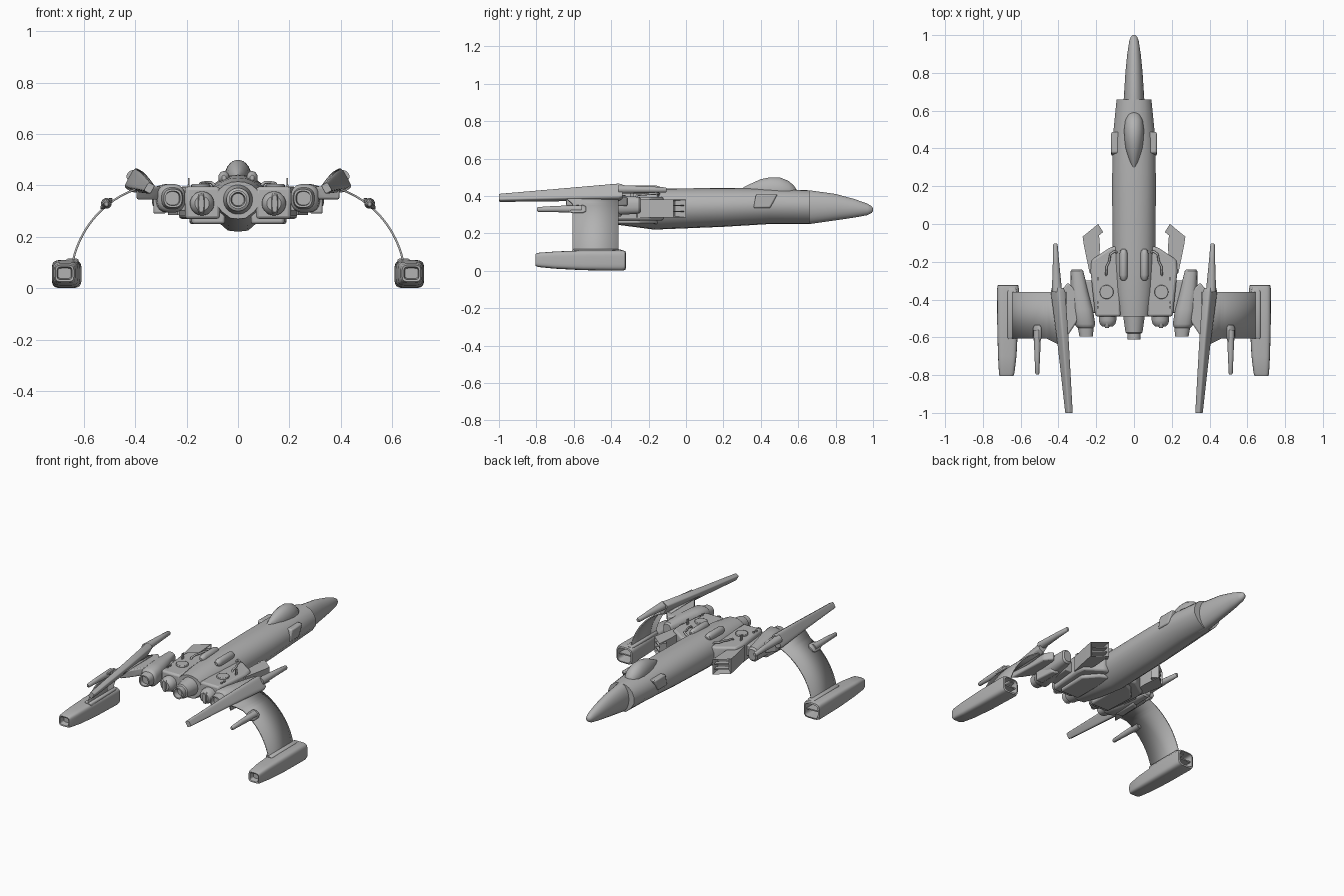
import bpy, bmesh, math
from mathutils import Vector

grey = bpy.data.materials.new("hull_grey")
grey.diffuse_color = (0.45, 0.45, 0.45, 1)


def finish(name, bm, mirror=False, bevel=0, angle=35):
    bmesh.ops.recalc_face_normals(bm, faces=bm.faces[:])
    me = bpy.data.meshes.new(name)
    bm.to_mesh(me)
    bm.free()
    me.materials.append(grey)
    me.shade_smooth()
    me.set_sharp_from_angle(angle=math.radians(angle))
    ob = bpy.data.objects.new(name, me)
    bpy.context.collection.objects.link(ob)
    if bevel:
        b = ob.modifiers.new("bevel", 'BEVEL')
        b.width, b.segments = bevel, 2
    if mirror:
        ob.modifiers.new("mirror", 'MIRROR').use_mirror_merge = False
    return ob


def skin(bm, rings):
    """Bridge point rings and cap both ends."""
    vs = [[bm.verts.new(p) for p in r] for r in rings]
    for a, b in zip(vs, vs[1:]):
        for i in range(len(a)):
            j = (i + 1) % len(a)
            bm.faces.new((a[i], a[j], b[j], b[i]))
    bm.faces.new(vs[0])
    bm.faces.new(vs[-1])


def loft(name, secs, p=2, n=24, rot=0, mirror=True, angle=35):
    """Superellipse sections (y, cx, cz, rx, rz) joined along y."""
    c, s = math.cos(math.radians(rot)), math.sin(math.radians(rot))
    rings = []
    for y, cx, cz, rx, rz in secs:
        ring = []
        for i in range(n):
            t = 2 * math.pi * (i + 0.5) / n
            u = math.copysign(abs(math.cos(t)) ** (2 / p), math.cos(t)) * rx
            v = math.copysign(abs(math.sin(t)) ** (2 / p), math.sin(t)) * rz
            ring.append((cx + u * c - v * s, y, cz + u * s + v * c))
        rings.append(ring)
    bm = bmesh.new()
    skin(bm, rings)
    return finish(name, bm, mirror, angle=angle)


def prism(name, pts, z0, z1, bevel=0.006, mirror=True):
    bm = bmesh.new()
    skin(bm, [[(x, y, z) for x, y in pts] for z in (z0, z1)])
    return finish(name, bm, mirror, bevel)


# Fuselage: rounded top, keeled underside
half = [(0.35, 0.02), (0.75, .2), (1, .4), (1, .62), (.85, .8), (.6, .92), (.3, .985)]
prof = [(0, 0)] + half + [(0, 1)] + [(-x, z) for x, z in reversed(half)]
bm = bmesh.new()
skin(bm, [[(x * w, y, b + z * (t - b)) for x, z in prof] for y, w, b, t in
          [(.66, .092, .25, .43), (.45, .113, .25, .44), (0.2, .116, .235, .442),
           (-.17, .113, .22, .44), (-.36, .102, .245, .43), (-.49, .085, .27, .415)]])
finish("fuselage", bm, angle=40)

# Nose, tail nozzle and canopy
loft("nose", [(.6, 0, .34, .056, .092), (.66, 0, .34, .055, .091), (.8, 0, .34, .046, .071),
              (.9, 0, .334, .036, .05), (.97, 0, .328, .025, .031),
              (.993, 0, .327, .016, .018), (1, 0, .327, .006, .007)], mirror=False)
loft("tail_nozzle", [(-.45, 0, .345, .062, .062), (-.5, 0, .345, .056, .056),
                     (-.575, 0, .345, .045, .045), (-.58, 0, .345, .036, .036),
                     (-.612, 0, .345, .036, .036), (-.612, 0, .345, .028, .028),
                     (-.58, 0, .345, .024, .024)], mirror=False)
loft("canopy", [(.3, 0, .43, .008, .012), (.34, 0, .43, .026, .033), (.4, 0, .43, .044, .06),
                (.45, 0, .43, .051, .07), (.5, 0, .43, .053, .07), (.55, 0, .425, .046, .055),
                (.58, 0, .42, .03, .032), (.592, 0, .415, .012, .014)], mirror=False, angle=60)

# Cheek pods beside the cockpit
bm = bmesh.new()
skin(bm, [[(x, y, z) for y, z in [(.36, .335), (.45, .335), (.49, .41), (.375, .41)]]
          for x in (.08, .121)])
finish("cheek_pod", bm, True, .008)

# Dorsal capsules
loft("dorsal_capsule", [(-.3, .055, .43, .008, .01), (-.29, .055, .43, .018, .02),
                        (-.27, .055, .43, .022, .026), (-.16, .055, .43, .022, .026),
                        (-.14, .055, .43, .018, .02), (-.132, .055, .43, .008, .01)])

# Engine blocks with caps, pipes, small antennae
prism("engine_block", [(.07, -.12), (.12, -.12), (.225, -.19), (.23, -.25), (.205, -.49),
                       (.07, -.49)], .27, .395, .012)
prism("block_lower_fairing", [(.05, -.14), (.12, -.17), (.19, -.25), (.18, -.45), (.05, -.45)],
      .25, .3, .01)
prism("hatch_disc", [(.145 + .037 * math.cos(i * math.pi / 12),
                      -.36 + .037 * math.sin(i * math.pi / 12)) for i in range(24)], .38, .405, .003)
for i, y in enumerate((-.41, -.435)):
    prism("block_stud_%d" % i, [(.188, y), (.197, y), (.197, y - .012), (.188, y - .012)],
          .38, .404, 0)
prism("antenna", [(.188, -.28), (.194, -.28), (.194, -.3), (.188, -.3)], .38, .43, 0)
cu = bpy.data.curves.new("coolant_pipe", 'CURVE')
cu.dimensions, cu.bevel_depth, cu.bevel_resolution = '3D', .006, 2
sp = cu.splines.new('POLY')
path = [(.09, -.15, .40), (.105, -.145, .412), (.125, -.16, .412), (.132, -.2, .41),
        (.145, -.225, .408), (.147, -.26, .405), (.147, -.275, .385)]
sp.points.add(len(path) - 1)
for q, p in zip(sp.points, path):
    q.co = (*p, 1)
cu.materials.append(grey)
pipe = bpy.data.objects.new("coolant_pipe", cu)
bpy.context.collection.objects.link(pipe)
pipe.modifiers.new("mirror", 'MIRROR')

# Inner engines
loft("inner_engine", [(-.45, .14, .33, .047, .047), (-.51, .14, .33, .047, .047),
                      (-.53, .14, .33, .041, .041), (-.543, .14, .33, .028, .028)])
loft("inner_engine_bar", [(-.5, .143, .33, .014, .046), (-.54, .143, .33, .014, .04),
                          (-.55, .143, .33, .01, .034)], p=3)

# Side intakes: slanted mouth is sunk in, with slats
bm = bmesh.new()
mouth = [(.19, 0), (.272, -.067), (.266, -.11), (.235, -.26), (.19, -.3), (.18, -.12)]
skin(bm, [[(x, y, z) for x, y in mouth] for z in (.285, .38)])
bmesh.ops.recalc_face_normals(bm, faces=bm.faces[:])
out = Vector((.63, .77, 0))
face = max(bm.faces, key=lambda f: f.normal.dot(out))
bmesh.ops.inset_region(bm, faces=[face], thickness=.009)
bmesh.ops.translate(bm, verts=face.verts[:], vec=-out * .05)
finish("side_intake", bm, True)
for i, z in enumerate((.313, .345)):
    prism("intake_slat_%d" % i, [(.196, -.011), (.262, -.065), (.24, -.09), (.185, -.045)],
          z, z + .006, 0)

# Outer engines
loft("outer_engine", [(-.24, .303, .35, .026, .034), (-.25, .302, .35, .034, .045),
                      (-.36, .288, .35, .047, .052), (-.45, .272, .35, .055, .056),
                      (-.53, .26, .35, .055, .056), (-.545, .257, .35, .048, .048),
                      (-.55, .256, .35, .042, .042), (-.595, .253, .35, .036, .036),
                      (-.595, .253, .35, .028, .028), (-.57, .255, .35, .026, .026)], p=2.6, n=20)
prism("engine_bridge", [(.18, -.3), (.27, -.3), (.25, -.47), (.18, -.47)], .3, .37)

# Wing root and curved wing
prism("wing_root", [(.29, -.37), (.35, -.31), (.39, -.36), (.395, -.645), (.35, -.59), (.29, -.5)],
      .345, .395, .008)
prism("wing_root_lower", [(.28, -.34), (.325, -.36), (.33, -.5), (.28, -.5)], .29, .38, .008)
bm = bmesh.new()
rows = []
for i in range(25):
    a = math.radians(10 + 68 * i / 24)
    x, z = .28 + .372 * math.cos(a), .02 + .385 * math.sin(a)
    back = -.607 - max(0, .46 - x) * .5
    rows.append([bm.verts.new((x, y, z)) for y in (-.36, back)])
for a, b in zip(rows, rows[1:]):
    bm.faces.new((a[0], a[1], b[1], b[0]))
wing = finish("curved_wing", bm)
sol = wing.modifiers.new("thickness", 'SOLIDIFY')
sol.thickness, sol.offset = .008, 0
wing.modifiers.new("mirror", 'MIRROR').use_mirror_merge = False

# Long booms above the wings, with front spikes
loft("boom", [(-1, .345, .39, .014, .018), (-.99, .345, .39, .015, .02),
              (-.62, .376, .408, .021, .034), (-.36, .402, .42, .025, .045),
              (-.34, .404, .422, .021, .038)], p=5, n=24, rot=30)
loft("boom_spike", [(-.36, .407, .435, .027, .025), (-.32, .409, .435, .025, .022),
                    (-.2, .413, .434, .017, .018), (-.11, .416, .432, .012, .014),
                    (-.104, .416, .432, .008, .01)], n=16)

# Wing guns
loft("wing_gun_body", [(-.535, .512, .33, .008, .018), (-.55, .512, .33, .012, .03),
                       (-.6, .512, .328, .012, .03), (-.625, .512, .328, .01, .02)], rot=48, n=16)
loft("wing_gun_barrel", [(-.56, .512, .33, .021, .021), (-.7, .512, .33, .015, .017),
                         (-.79, .512, .328, .011, .013), (-.797, .512, .328, .007, .008)], n=16)

# Wingtip nacelles, open at both ends
loft("nacelle", [(-.77, .675, .058, .026, .02), (-.803, .675, .058, .029, .025),
                 (-.805, .675, .058, .036, .032), (-.79, .674, .058, .041, .038),
                 (-.7, .671, .057, .049, .046), (-.55, .669, .056, .055, .053),
                 (-.345, .667, .055, .058, .055), (-.325, .667, .055, .055, .051),
                 (-.322, .667, .055, .046, .042), (-.4, .667, .055, .04, .036)], p=4.5, n=32)
loft("nacelle_vane", [(-.41, .667, .055, .045, .004), (-.335, .667, .055, .045, .004)], p=6)
loft("nacelle_wing_joint", [(-.61, .645, .1, .02, .01), (-.6, .645, .1, .025, .016),
                            (-.36, .645, .1, .025, .016), (-.34, .645, .1, .02, .01)], p=4)
